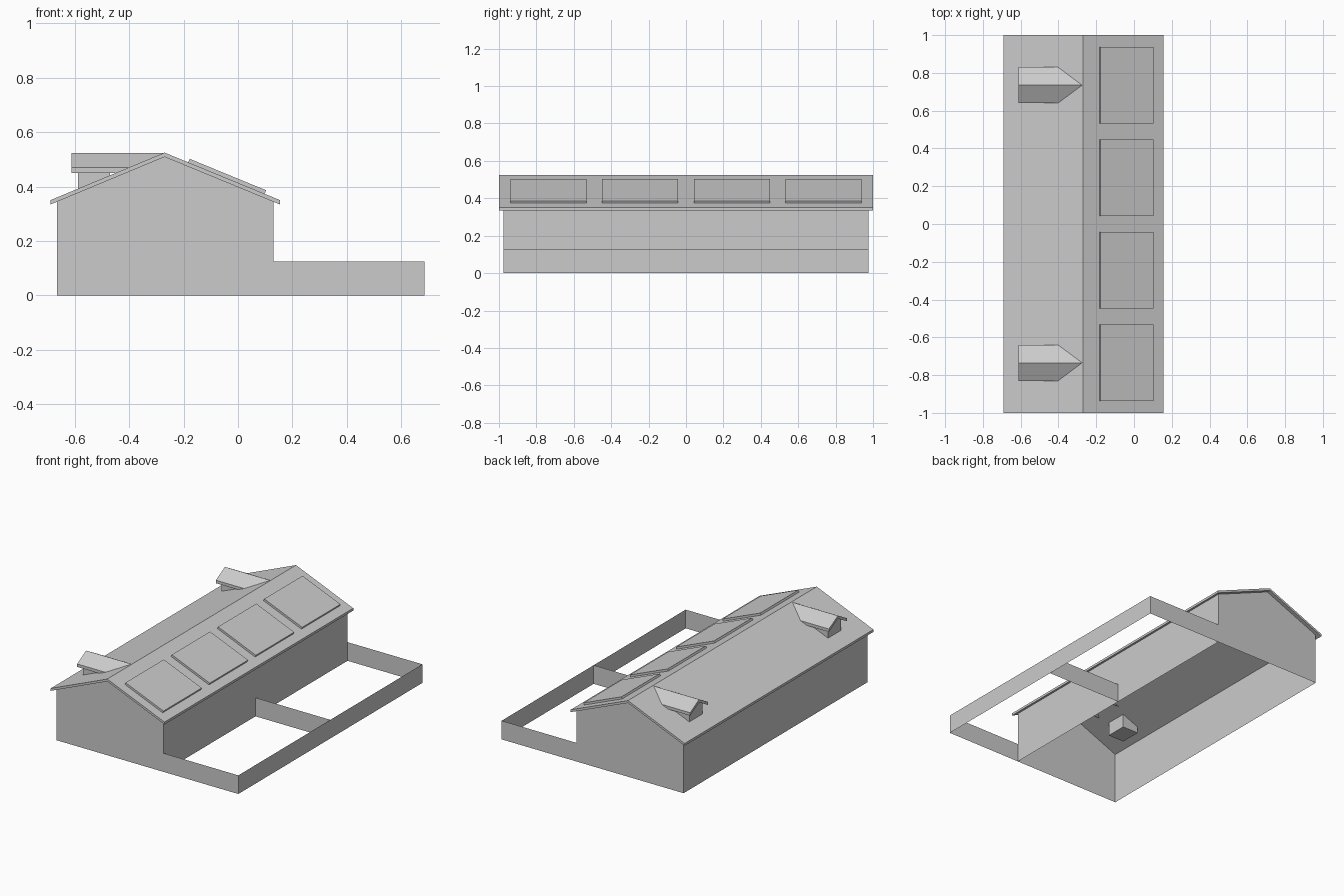
import bpy
import math

cube = bpy.data.objects.get("Cube")
if cube:
    bpy.data.objects.remove(cube, do_unlink=True)

grey = bpy.data.materials.new("plain_grey")
grey.use_nodes = True
GREY = (0.6, 0.6, 0.6, 1)
grey.diffuse_color = GREY
grey.node_tree.nodes["Principled BSDF"].inputs["Base Color"].default_value = GREY

# Shared dimensions
RIDGE_X, RIDGE_Z = -0.27, 0.525
EAVE_L, EAVE_R, EAVE_Z = -0.69, 0.155, 0.35
ROOF_T = 0.016
WALL_L, WALL_R, WALL_Y = -0.665, 0.13, 0.975
YARD_X, YARD_Z = 0.685, 0.125


def roof_z(x):
    """Height of the roof's upper surface."""
    edge = EAVE_R if x > RIDGE_X else EAVE_L
    return RIDGE_Z + (EAVE_Z - RIDGE_Z) * (x - RIDGE_X) / (edge - RIDGE_X)


def make(name, verts, faces):
    mesh = bpy.data.meshes.new(name)
    mesh.from_pydata(verts, [], faces)
    mesh.materials.append(grey)
    obj = bpy.data.objects.new(name, mesh)
    bpy.context.collection.objects.link(obj)
    return obj


def prism(name, profile, start, end, place, caps=True):
    """Sweep a closed 2D profile from start to end; place maps (a, b, t) to xyz."""
    n = len(profile)
    verts = [place(a, b, t) for t in (start, end) for a, b in profile]
    faces = [(i, (i + 1) % n, (i + 1) % n + n, i + n) for i in range(n)]
    if caps:
        faces += [tuple(reversed(range(n))), tuple(range(n, 2 * n))]
    return make(name, verts, faces)


def along_y(a, b, t):
    return (a, t, b)


def sheet(name, x0, y0, x1, y1, height):
    """Upright single-sided wall between two ground points."""
    return make(name, [(x0, y0, 0), (x1, y1, 0), (x1, y1, height), (x0, y0, height)],
                [(0, 1, 2, 3)])


# House walls, open underneath
under = ROOF_T
gable = [(WALL_L, 0), (WALL_R, 0), (WALL_R, roof_z(WALL_R) - under),
         (RIDGE_X, RIDGE_Z - under), (WALL_L, roof_z(WALL_L) - under)]
for name, y, order in (("front_gable_wall", -WALL_Y, 1), ("back_gable_wall", WALL_Y, -1)):
    make(name, [(x, y, z) for x, z in gable], [tuple(range(len(gable)))[::order]])
sheet("right_wall", WALL_L, WALL_Y, WALL_L, -WALL_Y, roof_z(WALL_L) - under)
sheet("left_wall", WALL_R, -WALL_Y, WALL_R, WALL_Y, roof_z(WALL_R) - under)

# Yard walls with a central divider
sheet("yard_front_wall", WALL_R, -WALL_Y, YARD_X, -WALL_Y, YARD_Z)
sheet("yard_outer_wall", YARD_X, -WALL_Y, YARD_X, WALL_Y, YARD_Z)
sheet("yard_back_wall", YARD_X, WALL_Y, WALL_R, WALL_Y, YARD_Z)
sheet("yard_divider", WALL_R, 0, YARD_X, 0, YARD_Z)

# Main gabled roof
top = [(EAVE_R, EAVE_Z), (RIDGE_X, RIDGE_Z), (EAVE_L, EAVE_Z)]
prism("main_roof", top + [(x, z - ROOF_T) for x, z in reversed(top)], 1, -1, along_y)

# Panels lying on the left slope
slope = math.atan2(RIDGE_Z - EAVE_Z, EAVE_R - RIDGE_X)
nx, nz = 0.014 * math.sin(slope), 0.014 * math.cos(slope)
low, high = (0.098, roof_z(0.098)), (-0.183, roof_z(-0.183))
panel = [low, (low[0] + nx, low[1] + nz), (high[0] + nx, high[1] + nz), high]
for i in range(4):
    y = -0.735 + 0.49 * i
    prism(f"roof_panel_{i + 1}", panel, y + 0.203, y - 0.203, along_y)

# Dormers on the right slope
cover = [(0.095, 0.47), (0, 0.523), (-0.095, 0.47)]
shell = cover + [(y, z - 0.02) for y, z in reversed(cover)]
body = [(-0.07, 0.335), (0.07, 0.335), (0.07, 0.464), (0, 0.503), (-0.07, 0.464)]
for name, y0 in (("front", -0.735), ("back", 0.735)):
    def along_x(a, b, t, y0=y0):
        return (t, y0 + a, b)
    prism(f"{name}_dormer_roof", shell, -0.612, RIDGE_X, along_x)
    prism(f"{name}_dormer_body", body, -0.588, -0.47, along_x)

# Consistent outward normals on the closed parts
import bmesh
for obj in bpy.context.collection.objects:
    if obj.type == "MESH" and any(k in obj.name for k in ("roof", "dormer")):
        bm = bmesh.new()
        bm.from_mesh(obj.data)
        bmesh.ops.recalc_face_normals(bm, faces=bm.faces)
        bm.to_mesh(obj.data)
        bm.free()
